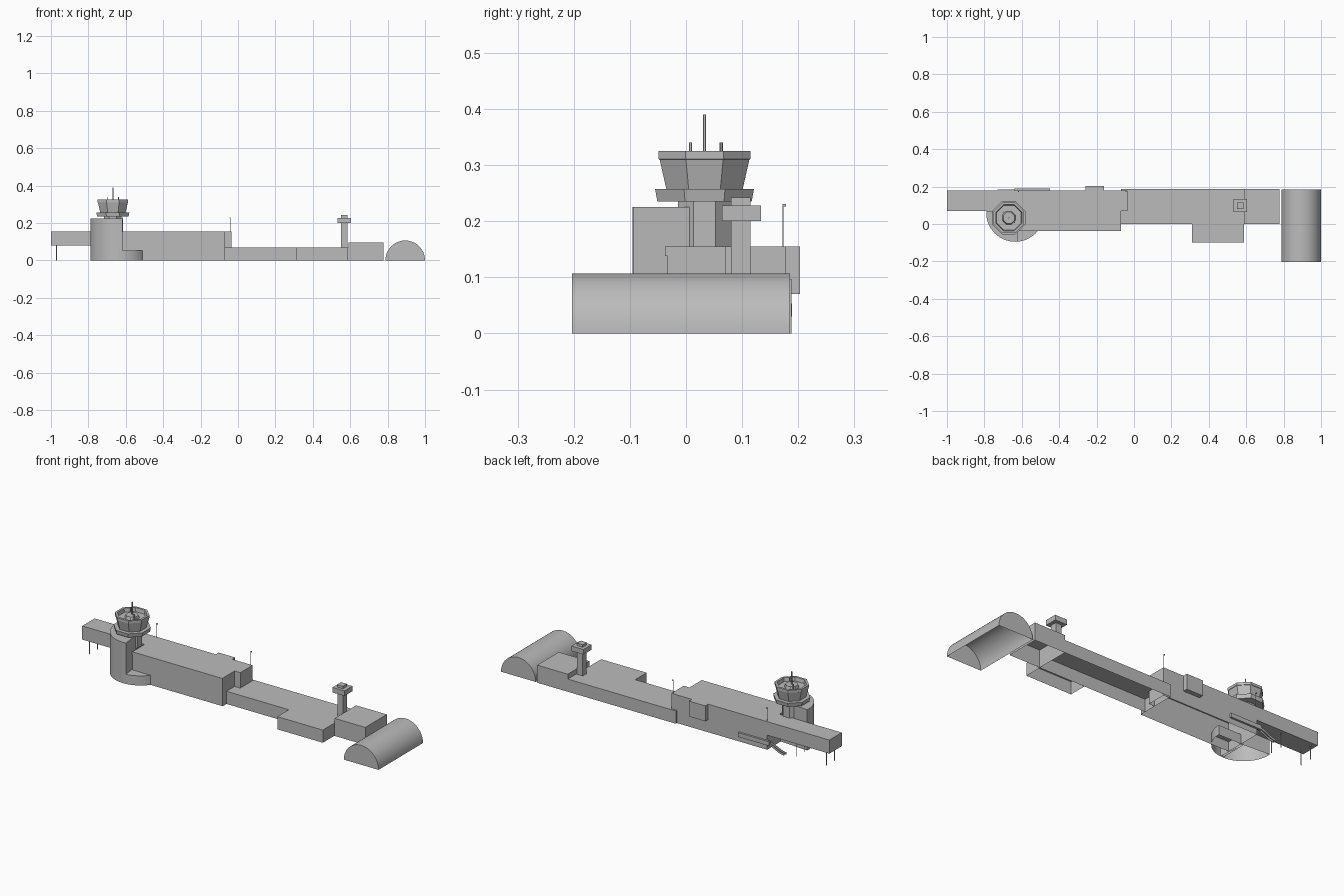
import bpy, bmesh, math
from mathutils import Vector

if "Cube" in bpy.data.objects:
    bpy.data.objects.remove(bpy.data.objects["Cube"])

grey = bpy.data.materials.new("concrete_grey")
grey.use_nodes = True
tone = (0.5, 0.5, 0.5, 1)
grey.diffuse_color = tone
grey.node_tree.nodes["Principled BSDF"].inputs["Base Color"].default_value = tone


def finish(name, bm, smooth=False):
    bmesh.ops.recalc_face_normals(bm, faces=bm.faces)
    mesh = bpy.data.meshes.new(name)
    bm.to_mesh(mesh)
    bm.free()
    mesh.materials.append(grey)
    obj = bpy.data.objects.new(name, mesh)
    bpy.context.collection.objects.link(obj)
    if smooth:
        bpy.ops.object.select_all(action='DESELECT')
        obj.select_set(True)
        bpy.context.view_layer.objects.active = obj
        bpy.ops.object.shade_smooth_by_angle(angle=math.radians(30))
    return obj


def prism(name, outline, direction, open_base=False, smooth=False):
    """Extrude a closed outline; optionally leave the starting face open."""
    bm = bmesh.new()
    low = [bm.verts.new(p) for p in outline]
    high = [bm.verts.new(Vector(p) + Vector(direction)) for p in outline]
    n = len(low)
    for i in range(n):
        j = (i + 1) % n
        bm.faces.new((low[i], low[j], high[j], high[i]))
    bm.faces.new(high)
    if not open_base:
        bm.faces.new(low)
    return finish(name, bm, smooth)


def box(name, x, y, z, open_base=False):
    corners = [(x[0], y[0], z[0]), (x[1], y[0], z[0]), (x[1], y[1], z[0]), (x[0], y[1], z[0])]
    return prism(name, corners, (0, 0, z[1] - z[0]), open_base)


def lathe(name, centre, profile, sides):
    """Faceted turned shape with flats facing the axes."""
    bm = bmesh.new()
    rings = []
    for r, z in profile:
        r /= math.cos(math.pi / sides)
        rings.append([bm.verts.new((centre[0] + r * math.cos((i + 0.5) * math.tau / sides),
                                    centre[1] + r * math.sin((i + 0.5) * math.tau / sides), z))
                      for i in range(sides)])
    for a, b in zip(rings, rings[1:]):
        for i in range(sides):
            j = (i + 1) % sides
            bm.faces.new((a[i], a[j], b[j], b[i]))
    bm.faces.new(rings[0])
    bm.faces.new(rings[-1])
    return finish(name, bm)


def sector(name, start, end, height, radius=0.155):
    """Upright slice of a round building, open underneath."""
    cx, cy = -0.635, 0.06
    pts = [(cx, cy, 0)]
    for i in range(17):
        a = math.radians(start + (end - start) * i / 16)
        pts.append((cx + radius * math.cos(a), cy + radius * math.sin(a), 0))
    return prism(name, pts, (0, 0, height), True, True)


# Main hall and raised pier
box("main_hall", (-0.62, -0.07), (-0.033, 0.178), (0, 0.155), True)
box("hall_parapet", (-0.62, -0.07), (-0.037, -0.033), (0.138, 0.155))
box("hall_end", (-0.07, -0.035), (0.07, 0.178), (0, 0.155), True)
box("hall_rear_box", (-0.26, -0.16), (0.178, 0.203), (0.07, 0.155))
box("raised_pier", (-1, -0.62), (0.07, 0.178), (0.08, 0.155))
for i, x in enumerate((-0.97, -0.785)):
    for j, y in enumerate((0.09, 0.16)):
        lathe(f"pier_column_{i}_{j}", (x, y), [(0.002, 0), (0.002, 0.08)], 6)

# Low concourse
box("concourse", (-0.07, 0.59), (0, 0.188), (0, 0.07), True)
box("concourse_annex", (0.31, 0.588), (-0.1, 0), (0, 0.07), True)
box("concourse_end", (0.59, 0.777), (0, 0.188), (0, 0.097), True)

# Small lookout on the concourse
box("lookout_shaft", (0.55, 0.585), (0.08, 0.115), (0.07, 0.2))
box("lookout_cabin", (0.532, 0.605), (0.064, 0.134), (0.2, 0.228))
box("lookout_cap", (0.55, 0.585), (0.08, 0.115), (0.228, 0.242))

# Arched hangar, open underneath
bm = bmesh.new()
ends = []
for y in (-0.203, 0.185):
    ends.append([bm.verts.new((0.894 - 0.106 * math.cos(math.pi * i / 24), y,
                               0.107 * math.sin(math.pi * i / 24))) for i in range(25)])
    bm.faces.new(ends[-1])
for i in range(24):
    bm.faces.new((ends[0][i], ends[0][i + 1], ends[1][i + 1], ends[1][i]))
finish("arched_hangar", bm, True)

# Round tower base
sector("tower_drum", 176, 276, 0.225)
sector("entrance_drum", 270, 360, 0.053)

# Octagonal control tower
hub = (-0.669, 0.033)
lathe("tower_neck", hub, [(0.047, 0.155), (0.047, 0.237)], 8)
lathe("tower_gallery", hub, [(0.084, 0.235), (0.088, 0.257)], 8)
lathe("control_cab", hub, [(0.068, 0.257), (0.08, 0.31), (0.082, 0.311), (0.082, 0.325),
                           (0.07, 0.325), (0.066, 0.305)], 8)
lathe("cab_roof_plant", hub, [(0.035, 0.305), (0.03, 0.32)], 8)
for i, (dx, dy, top) in enumerate(((0, 0, 0.39), (-0.03, 0.03, 0.34), (0.03, -0.025, 0.34))):
    lathe(f"roof_mast_{i}", (hub[0] + dx, hub[1] + dy), [(0.0025, 0.305), (0.0025, top)], 6)

# Lamp posts behind the hall
for i, (x, base) in enumerate(((-0.042, 0.155), (-0.617, 0.155))):
    lathe(f"lamp_post_{i}", (x, 0.173), [(0.001, base), (0.001, 0.23)], 6)
    box(f"lamp_head_{i}", (x - 0.003, x + 0.003), (0.172, 0.178), (0.226, 0.231))

# Rear canopy and curved ramp walls
box("rear_canopy", (-0.64, -0.45), (0.178, 0.189), (0.03, 0.053))
for k, y in enumerate((0.168, 0.184)):
    path = [(-0.62 - 0.11 * i / 8, y, 0.035 * (1 + math.cos(math.pi * i / 8)) / 2) for i in range(9)]
    lower = [(x, y, z + 0.012) for x, y, z in reversed(path)]
    prism(f"ramp_wall_{k}", path + lower, (0, 0.003, 0))
